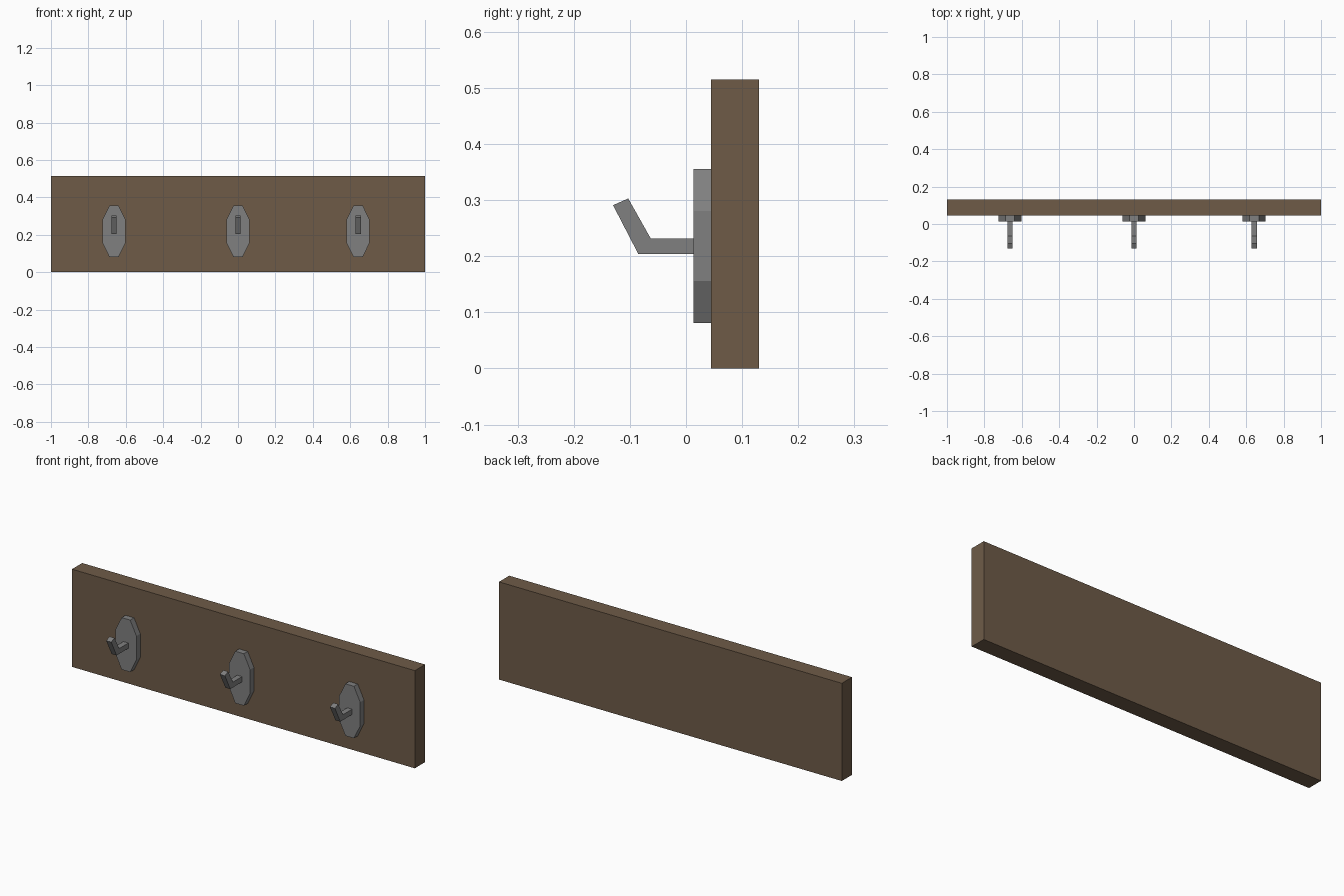
import bpy
import bmesh
from mathutils import Vector

if "Cube" in bpy.data.objects:
    bpy.data.objects.remove(bpy.data.objects["Cube"], do_unlink=True)


def material(name, color):
    mat = bpy.data.materials.new(name)
    mat.use_nodes = True
    mat.diffuse_color = color
    bsdf = mat.node_tree.nodes["Principled BSDF"]
    bsdf.inputs["Base Color"].default_value = color
    bsdf.inputs["Roughness"].default_value = 0.7
    return mat


def prism(name, outline, depth, mat, location=(0, 0, 0)):
    """Extrude a flat outline along the depth vector into a closed solid."""
    bm = bmesh.new()
    face = bm.faces.new([bm.verts.new(p) for p in outline])
    result = bmesh.ops.extrude_face_region(bm, geom=[face], use_keep_orig=True)
    moved = [g for g in result["geom"] if isinstance(g, bmesh.types.BMVert)]
    bmesh.ops.translate(bm, verts=moved, vec=Vector(depth))
    bmesh.ops.recalc_face_normals(bm, faces=bm.faces)
    mesh = bpy.data.meshes.new(name)
    bm.to_mesh(mesh)
    bm.free()
    mesh.materials.append(mat)
    obj = bpy.data.objects.new(name, mesh)
    obj.location = location
    bpy.context.collection.objects.link(obj)
    return obj


wood = material("dark wood", (0.156, 0.105, 0.064, 1))
metal = material("grey metal", (0.216, 0.216, 0.216, 1))

# Wall board
HEIGHT, BACK, FRONT = 0.515, 0.13, 0.045
board = [(-1, FRONT, 0), (1, FRONT, 0), (1, FRONT, HEIGHT), (-1, FRONT, HEIGHT)]
prism("board", board, (0, BACK - FRONT, 0), wood)

# Stretched octagonal plate, and the bent peg seen from the side
PLATE_FRONT, PLATE_Z = 0.013, 0.2185
quarter = [(0.0615, 0.0625), (0.025, 0.137)]
half = quarter + [(-x, z) for x, z in reversed(quarter)]
octagon = half + [(-x, -z) for x, z in half]
plate = [(x, PLATE_FRONT, z) for x, z in octagon]

PEG_HALF = 0.0145
side = [(PLATE_FRONT, 0.204), (-0.085, 0.204), (-0.13, 0.291),
        (-0.103, 0.303), (-0.063, 0.232), (PLATE_FRONT, 0.232)]
peg = [(-PEG_HALF, y, z) for y, z in side]

# Three hooks along the board
for label, x in (("right", -0.663), ("middle", 0), ("left", 0.642)):
    prism(label + "_hook_plate", plate, (0, FRONT - PLATE_FRONT, 0), metal, (x, 0, PLATE_Z))
    prism(label + "_hook_peg", peg, (2 * PEG_HALF, 0, 0), metal, (x, 0, 0))
